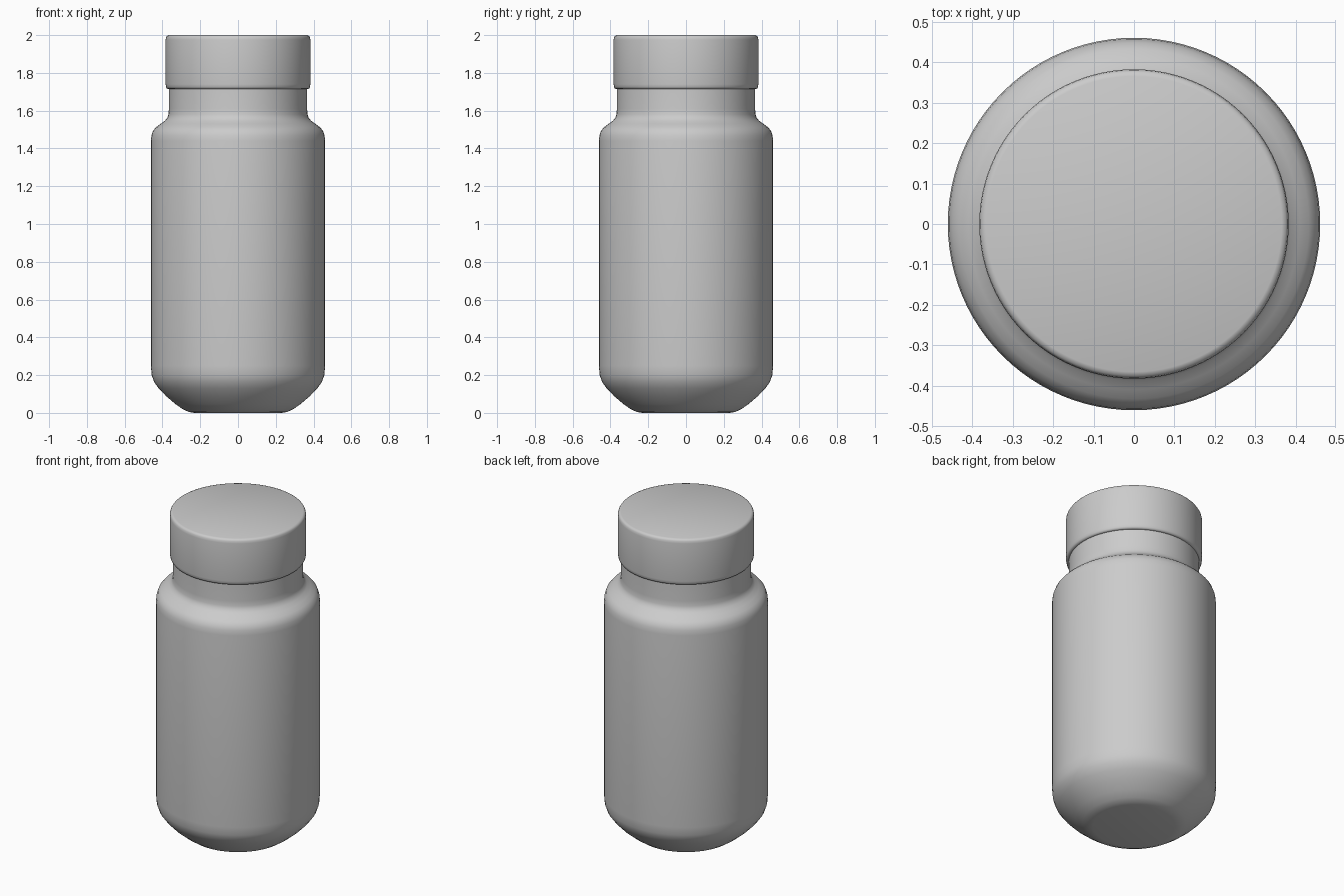
import bpy, bmesh, math

SEGMENTS = 96

cube = bpy.data.objects.get("Cube")
if cube:
    bpy.data.objects.remove(cube, do_unlink=True)

# Single plain grey for the whole bottle
grey = bpy.data.materials.new("plain_grey")
grey.use_nodes = True
colour = (0.6, 0.6, 0.6, 1)
grey.diffuse_color = colour
grey.node_tree.nodes["Principled BSDF"].inputs["Base Color"].default_value = colour


def lathe(name, profile):
    """Spin an (r, z) profile that starts and ends on the axis."""
    bm = bmesh.new()
    verts = [bm.verts.new((r, 0, z)) for r, z in profile]
    edges = [bm.edges.new(pair) for pair in zip(verts, verts[1:])]
    bmesh.ops.spin(bm, geom=verts + edges, cent=(0, 0, 0), axis=(0, 0, 1),
                   angle=math.tau, steps=SEGMENTS, use_merge=True)
    bmesh.ops.remove_doubles(bm, verts=bm.verts, dist=0.0005)
    bmesh.ops.recalc_face_normals(bm, faces=bm.faces)
    mesh = bpy.data.meshes.new(name)
    bm.to_mesh(mesh)
    bm.free()
    mesh.materials.append(grey)
    obj = bpy.data.objects.new(name, mesh)
    bpy.context.collection.objects.link(obj)
    bpy.ops.object.select_all(action="DESELECT")
    obj.select_set(True)
    bpy.context.view_layer.objects.active = obj
    bpy.ops.object.shade_smooth_by_angle(angle=math.radians(50))
    return obj


# Body: flat base, sloped lower corner, straight wall, rounded shoulder, neck
lathe("bottle_body", [
    (0, 0), (0.23, 0), (0.26, 0.005), (0.29, 0.018), (0.33, 0.046),
    (0.38, 0.088), (0.42, 0.13), (0.445, 0.165), (0.457, 0.2), (0.461, 0.25),
    (0.461, 1.44), (0.458, 1.47), (0.449, 1.495), (0.433, 1.513),
    (0.41, 1.53), (0.388, 1.546), (0.374, 1.562), (0.368, 1.58),
    (0.366, 1.61), (0.366, 1.76), (0, 1.76)])

# Cap: small rounded rims at the lower and upper edges
lathe("cap", [
    (0, 1.715), (0.37, 1.715), (0.377, 1.718), (0.381, 1.726), (0.383, 1.74),
    (0.383, 1.975), (0.381, 1.988), (0.376, 1.996), (0.366, 2), (0, 2)])
